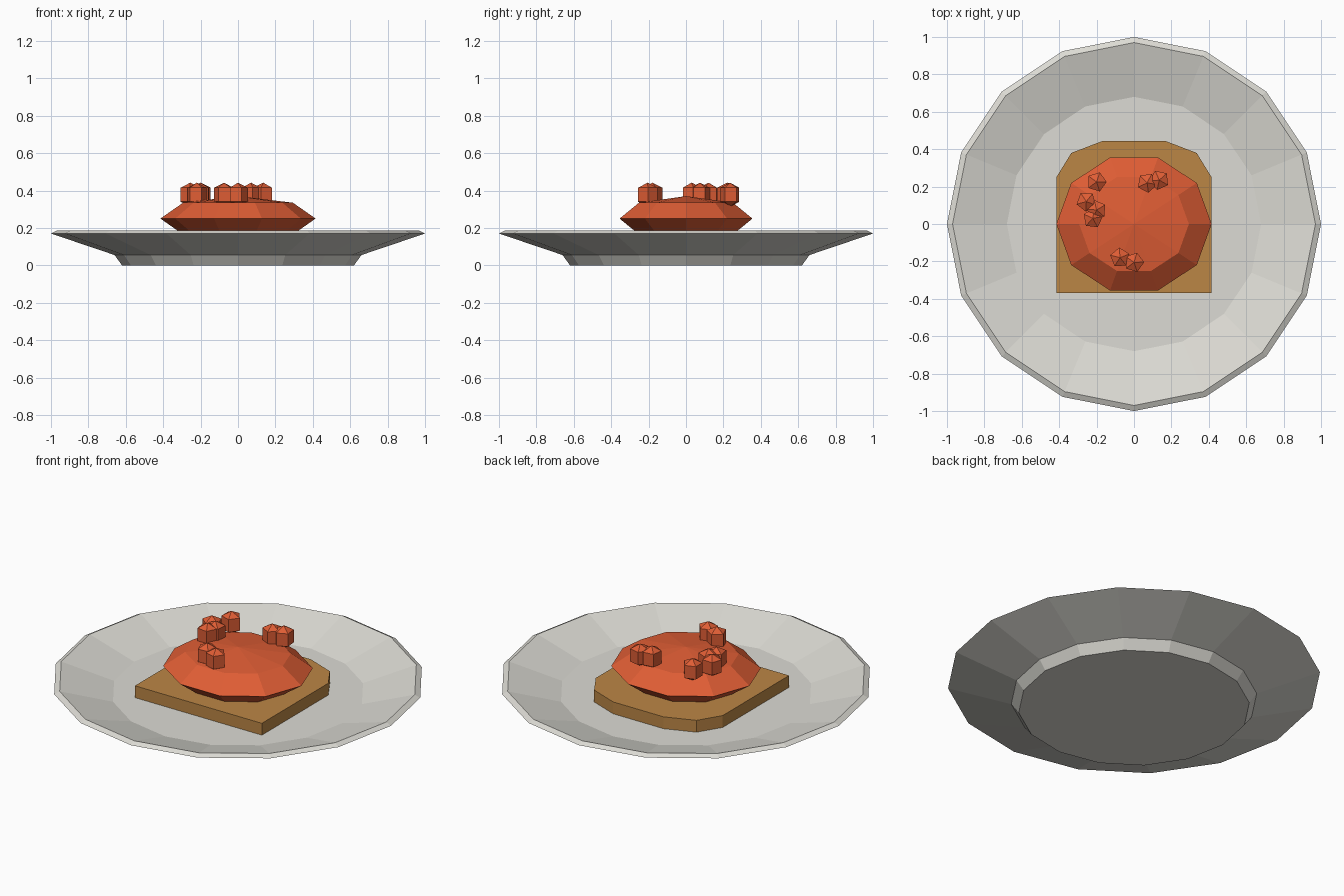
import bpy, bmesh, math

if "Cube" in bpy.data.objects:
    bpy.data.objects.remove(bpy.data.objects["Cube"])


def material(name, rgb):
    m = bpy.data.materials.new(name)
    m.diffuse_color = (*rgb, 1)
    m.use_nodes = True
    m.node_tree.nodes["Principled BSDF"].inputs["Base Color"].default_value = m.diffuse_color
    return m


PLATE = material("plate_grey", (0.72, 0.71, 0.66))
BREAD = material("toast_brown", (0.50, 0.24, 0.06))
SAUCE = material("bean_orange", (0.74, 0.11, 0.035))


def finish(bm, name, mat):
    bmesh.ops.recalc_face_normals(bm, faces=bm.faces)
    me = bpy.data.meshes.new(name)
    bm.to_mesh(me)
    bm.free()
    me.materials.append(mat)
    ob = bpy.data.objects.new(name, me)
    bpy.context.collection.objects.link(ob)
    return ob


def lathe(name, profile, sides, mat, centre=(0, 0), squash=1.0, turn=0.0):
    """Revolve (radius, z) points; radius 0 becomes a pole, open ends get a cap."""
    bm = bmesh.new()
    rings = []
    for r, z in profile:
        n = 1 if r == 0 else sides
        rings.append([bm.verts.new((centre[0] + r * math.cos(turn + i * math.tau / sides),
                                    centre[1] + squash * r * math.sin(turn + i * math.tau / sides),
                                    z)) for i in range(n)])
    for a, b in zip(rings, rings[1:]):
        for i in range(sides):
            j = (i + 1) % sides
            if len(a) == 1:
                bm.faces.new((a[0], b[i], b[j]))
            elif len(b) == 1:
                bm.faces.new((a[i], a[j], b[0]))
            else:
                bm.faces.new((a[i], a[j], b[j], b[i]))
    for ring in (rings[0], rings[-1]):
        if len(ring) > 1:
            bm.faces.new(ring)
    return finish(bm, name, mat)


# Plate: foot, flared wall, thin rim and sunken floor
lathe("plate", [(0.62, 0), (0.66, 0.055), (1.0, 0.17), (0.97, 0.185), (0.68, 0.10)], 16, PLATE)

# Toast: square front, rounded crust at the back
half = [(0.415, -0.37), (0.415, 0.25), (0.335, 0.38), (0.165, 0.445)]
outline = half + [(-x, y) for x, y in reversed(half)]
bm = bmesh.new()
base = bm.faces.new([bm.verts.new((x, y, 0.10)) for x, y in outline])
top = bmesh.ops.extrude_face_region(bm, geom=[base], use_keep_orig=True)["geom"]
bmesh.ops.translate(bm, vec=(0, 0, 0.07), verts=[v for v in top if isinstance(v, bmesh.types.BMVert)])
finish(bm, "toast", BREAD)

# Mound of sauce: flattened ten-sided ball
mound = [(0.415 * math.cos(a), 0.25 + 0.12 * math.sin(a))
         for a in (-math.pi / 4, 0, math.pi / 4)]
lathe("sauce_mound", [(0, 0.13)] + mound + [(0, 0.37)], 10, SAUCE, squash=0.9)

# Loose beans on top
spots = [(-0.20, 0.225), (-0.255, 0.12), (-0.20, 0.075), (-0.22, 0.03),
         (0.07, 0.22), (0.135, 0.235), (-0.075, -0.18), (0.0, -0.205)]
for k, spot in enumerate(spots):
    lathe(f"bean_{k + 1}", [(0, 0.313), (0.054, 0.34), (0.054, 0.415), (0, 0.442)],
          5, SAUCE, centre=spot, turn=k * 0.9)
